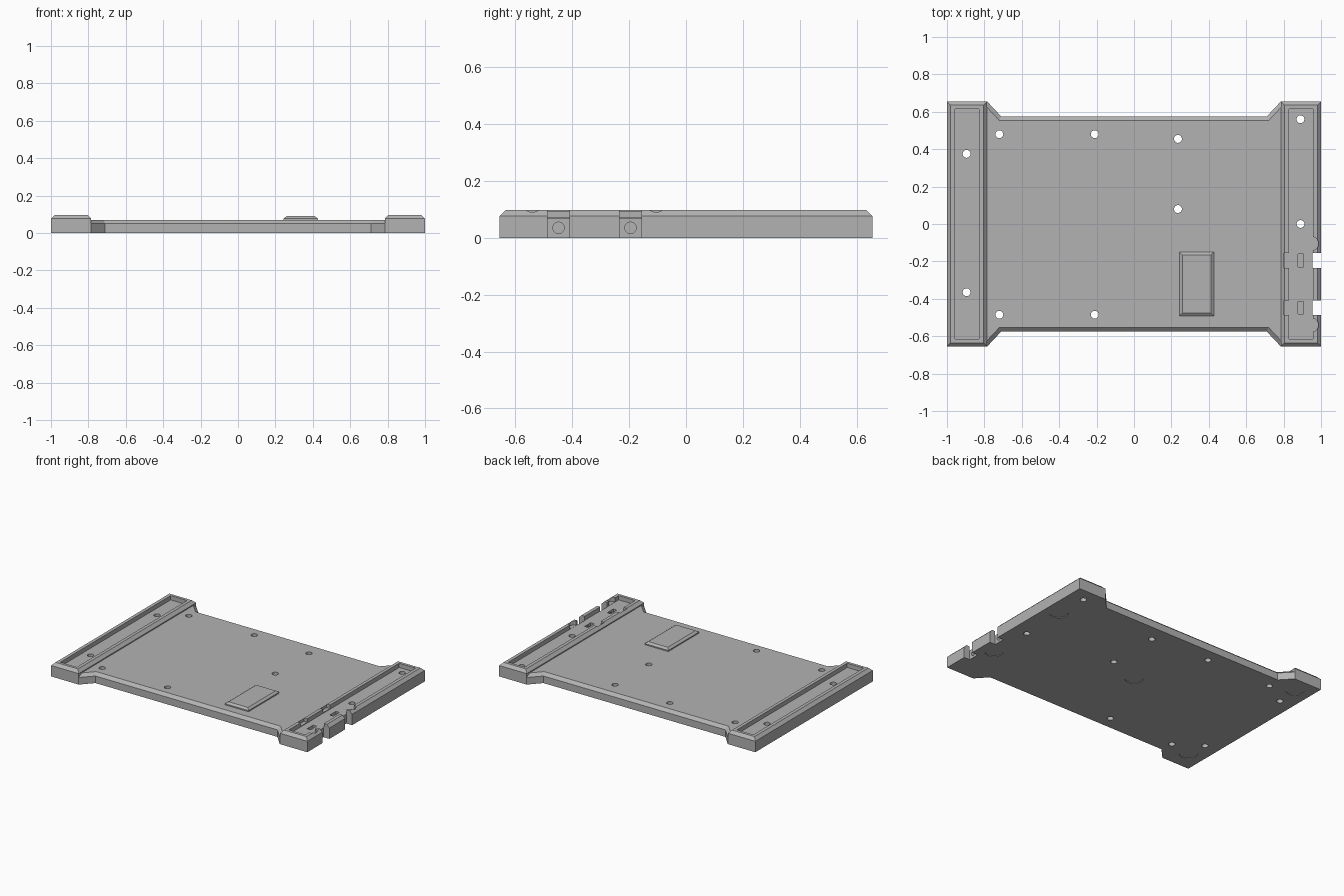
import bpy, bmesh, math
from mathutils import Matrix

if "Cube" in bpy.data.objects:
    bpy.data.objects.remove(bpy.data.objects["Cube"])

grey = bpy.data.materials.new("light grey")
grey.diffuse_color = (0.45, 0.45, 0.45, 1)
grey.use_nodes = True
grey.node_tree.nodes["Principled BSDF"].inputs["Base Color"].default_value = grey.diffuse_color


def make(name, bm):
    bmesh.ops.recalc_face_normals(bm, faces=bm.faces)
    me = bpy.data.meshes.new(name)
    bm.to_mesh(me)
    bm.free()
    me.materials.append(grey)
    ob = bpy.data.objects.new(name, me)
    bpy.context.collection.objects.link(ob)
    return ob


def slab(name, outline, z0, z1, chamfer=0, rise=0):
    """Prism from an outline, with an optional sloping top edge."""
    bm = bmesh.new()
    low = [bm.verts.new((x, y, z0)) for x, y in outline]
    high = [bm.verts.new((x, y, z1)) for x, y in outline]
    n = len(outline)
    bm.faces.new(low[::-1])
    top = bm.faces.new(high)
    for i in range(n):
        j = (i + 1) % n
        bm.faces.new((low[i], low[j], high[j], high[i]))
    bm.normal_update()
    if chamfer:
        bmesh.ops.inset_region(bm, faces=[top], thickness=chamfer,
                               depth=rise, use_even_offset=True)
    return make(name, bm)


def box(name, x0, x1, y0, y1, z0, z1, chamfer=0, rise=0):
    return slab(name, [(x0, y0), (x1, y0), (x1, y1), (x0, y1)], z0, z1, chamfer, rise)


def rod(name, x, y, z, r, length, sideways=False):
    bm = bmesh.new()
    m = Matrix.Translation((x, y, z))
    if sideways:
        m = m @ Matrix.Rotation(math.pi / 2, 4, 'Y')
    bmesh.ops.create_cone(bm, cap_ends=True, segments=32, radius1=r, radius2=r,
                          depth=length, matrix=m)
    return make(name, bm)


def boolean(target, other, op='DIFFERENCE'):
    mod = target.modifiers.new(op, 'BOOLEAN')
    mod.operation, mod.object, mod.solver = op, other, 'EXACT'
    bpy.context.view_layer.objects.active = target
    bpy.ops.object.modifier_apply(modifier=mod.name)
    bpy.data.objects.remove(other)


# Waisted base plate with a sloping top edge
quarter = [(0.9, 0.6), (0.785, 0.655), (0.71, 0.575)]
right_back = quarter
left_back = [(-x, y) for x, y in quarter[::-1]]
left_front = [(-x, -y) for x, y in quarter]
right_front = [(x, -y) for x, y in quarter[::-1]]
plate = slab("base_plate", right_back + left_back + left_front + right_front,
             0, 0.05, 0.022, 0.02)

# Raised end rails, each with a shallow tray
for s in (-1, 1):
    a, b = sorted((s * 0.785, s))
    boolean(plate, box("end_rail", a, b, -0.655, 0.655, 0, 0.077, 0.02, 0.02), 'UNION')
for s in (-1, 1):
    a, b = sorted((s * 0.828, s * 0.956))
    boolean(plate, box("tray_cutter", a, b, -0.615, 0.615, 0.067, 0.2))

# Cable notches with a side bore and a tie slot
for y in (-0.195, -0.448):
    boolean(plate, box("notch_cutter", 0.955, 1.1, y - 0.039, y + 0.039, -0.1, 0.2))
    boolean(plate, box("lip_cutter", 0.802, 0.84, y - 0.039, y + 0.039, 0.072, 0.2))
    boolean(plate, box("slot_cutter", 0.877, 0.905, y - 0.034, y + 0.034, 0.012, 0.2))
    boolean(plate, rod("bore_cutter", 0.935, y, 0.035, 0.02, 0.09, True))

# Round reliefs in the rail lip
for y in (-0.105, -0.54):
    boolean(plate, rod("relief_cutter", 0.951, y, 0.168, 0.036, 0.2))

# Screw holes
for x, y in [(-0.895, 0.375), (-0.895, -0.365), (-0.72, 0.48), (-0.72, -0.485),
             (-0.21, 0.48), (-0.21, -0.485), (0.235, 0.455), (0.235, 0.08),
             (0.89, 0.56), (0.89, 0.0)]:
    boolean(plate, rod("hole_cutter", x, y, 0.05, 0.021, 0.4))

# Shallow round recesses underneath
for x, y in [(0, 0), (0.9, 0.33), (0.9, -0.31), (-0.88, 0.54), (-0.88, -0.51)]:
    boolean(plate, rod("recess_cutter", x, y, -0.046, 0.06, 0.1))

# Raised pad on the deck
pad = box("raised_pad", 0.243, 0.427, -0.492, -0.15, 0.06, 0.078, 0.016, 0.012)

# Crisp edges, smooth bores
for ob in (plate, pad):
    bpy.ops.object.select_all(action='DESELECT')
    ob.select_set(True)
    bpy.context.view_layer.objects.active = ob
    bpy.ops.object.shade_smooth_by_angle(angle=math.radians(20))
